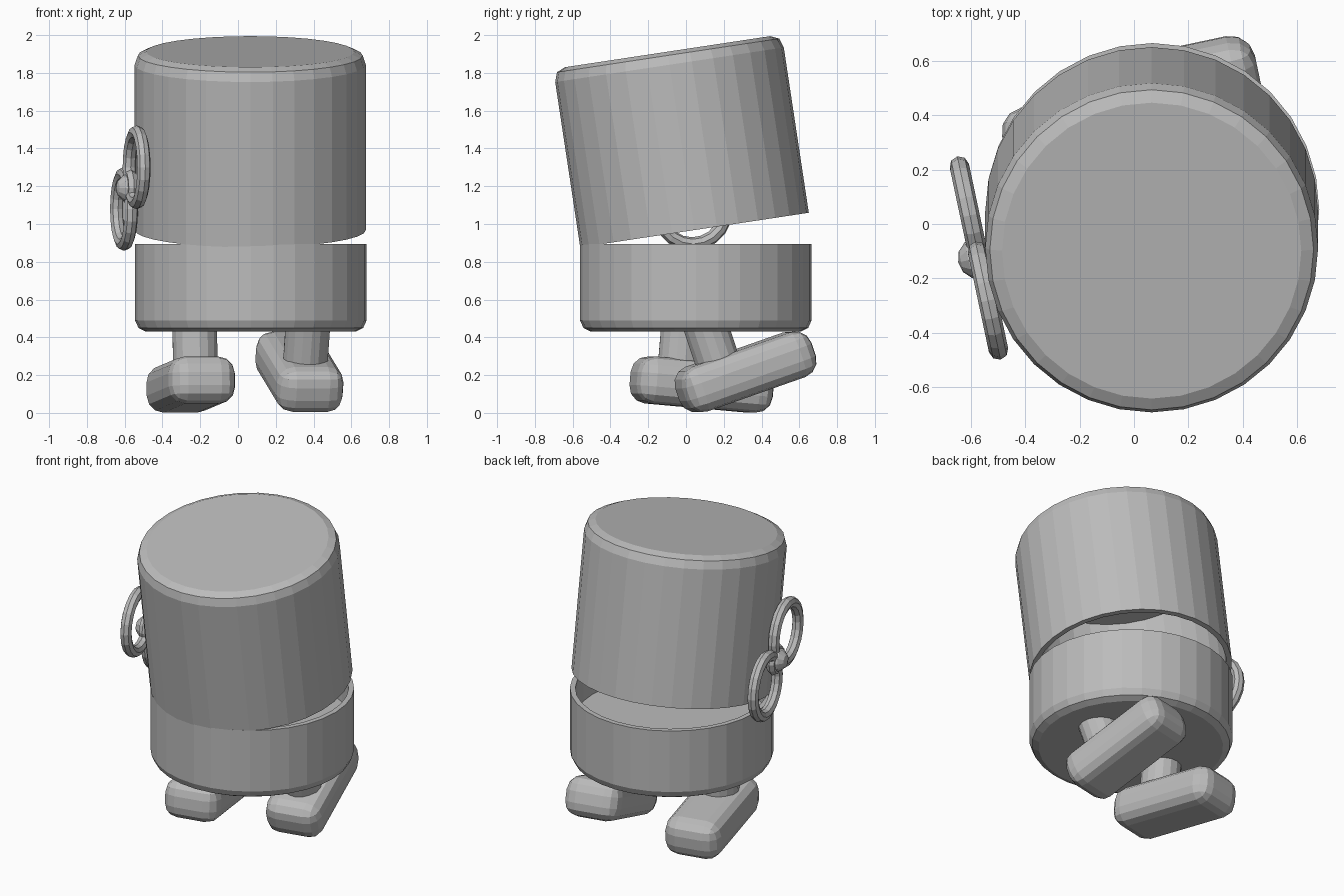
import bpy, bmesh
from math import cos, sin, pi, radians
from mathutils import Matrix, Vector

cube = bpy.data.objects.get("Cube")
if cube:
    bpy.data.objects.remove(cube, do_unlink=True)

grey = bpy.data.materials.new("plain grey")
grey.use_nodes = True
grey.diffuse_color = (0.5, 0.5, 0.5, 1)
grey.node_tree.nodes["Principled BSDF"].inputs["Base Color"].default_value = (0.5, 0.5, 0.5, 1)


def frame(loc, rx=0, rz=0):
    return (Matrix.Translation(loc) @ Matrix.Rotation(radians(rz), 4, 'Z')
            @ Matrix.Rotation(radians(rx), 4, 'X'))


def finish(name, bm, matrix):
    bmesh.ops.recalc_face_normals(bm, faces=bm.faces)
    mesh = bpy.data.meshes.new(name)
    bm.to_mesh(mesh)
    bm.free()
    mesh.materials.append(grey)
    ob = bpy.data.objects.new(name, mesh)
    bpy.context.collection.objects.link(ob)
    ob.matrix_world = matrix
    return ob


def lathe(name, profile, matrix, sides=32):
    """Turn (radius, height) points around z and cap both ends."""
    bm = bmesh.new()
    rings = [[bm.verts.new((r * cos(2 * pi * i / sides), r * sin(2 * pi * i / sides), z))
              for i in range(sides)] for r, z in profile]
    for a, b in zip(rings, rings[1:]):
        for i in range(sides):
            j = (i + 1) % sides
            bm.faces.new((a[i], a[j], b[j], b[i]))
    bm.faces.new(rings[0])
    bm.faces.new(rings[-1])
    return finish(name, bm, matrix)


def torus(name, major, minor, matrix, steps=20, sides=8):
    """Ring lying in the local yz plane."""
    bm = bmesh.new()
    rings = []
    for i in range(steps):
        a = 2 * pi * i / steps
        out = Vector((0, cos(a), sin(a)))
        rings.append([bm.verts.new(out * (major + minor * cos(2 * pi * k / sides))
                                   + Vector((minor * sin(2 * pi * k / sides), 0, 0)))
                      for k in range(sides)])
    for i in range(steps):
        a, b = rings[i], rings[(i + 1) % steps]
        for k in range(sides):
            m = (k + 1) % sides
            bm.faces.new((a[k], a[m], b[m], b[k]))
    return finish(name, bm, matrix)


def rounded_box(name, size, radius, matrix):
    bm = bmesh.new()
    bmesh.ops.create_cube(bm, size=1)
    bmesh.ops.scale(bm, vec=size, verts=bm.verts)
    bmesh.ops.bevel(bm, geom=bm.edges[:], offset=radius, segments=3,
                    profile=0.5, affect='EDGES')
    return finish(name, bm, matrix)


# Lower cup with a shallow recess, and the hollow lid tipped open at the back
lathe("lower_body", [(0.58, 0.70), (0.58, 0.895), (0.613, 0.895), (0.613, 0.49),
                     (0.595, 0.45), (0.555, 0.43)], frame((0.068, 0.052, 0)))
lathe("upper_body", [(0.58, 0.78), (0.58, 0), (0.612, 0), (0.612, 0.885),
                     (0.595, 0.935), (0.55, 0.955)], frame((0.065, 0.045, 0.968), rx=8.6))

# Feet with their legs, each leg square to its foot
for side, loc, pitch in (("left", (0.325, 0.315, 0.217), 19),
                         ("right", (-0.25, 0.083, 0.15), -5)):
    pose = frame(loc, rx=pitch, rz=12)
    rounded_box(side + "_foot", (0.36, 0.74, 0.25), 0.09, pose)
    lathe(side + "_leg", [(0.12, 0), (0.12, 0.38)],
          pose @ Matrix.Translation((0, -0.125, 0)), sides=16)

# Wind-up key: two loops, a hub ring, a round knob and a shaft into the lid
key = frame((-0.57, -0.125, 1.19), rz=192)
for name, s in (("upper_key_loop", 1), ("lower_key_loop", -1)):
    torus(name, 0.186, 0.036, key @ Matrix.Translation((0, 0.16 * s, 0.11 * s)))
torus("key_hub_ring", 0.07, 0.03, key, steps=12, sides=6)
bm = bmesh.new()
bmesh.ops.create_uvsphere(bm, u_segments=12, v_segments=6, radius=0.078)
finish("key_knob", bm, key @ Matrix.Rotation(pi / 2, 4, 'Y'))
lathe("key_shaft", [(0.045, -0.16), (0.045, 0)],
      key @ Matrix.Rotation(pi / 2, 4, 'Y'), sides=12)
